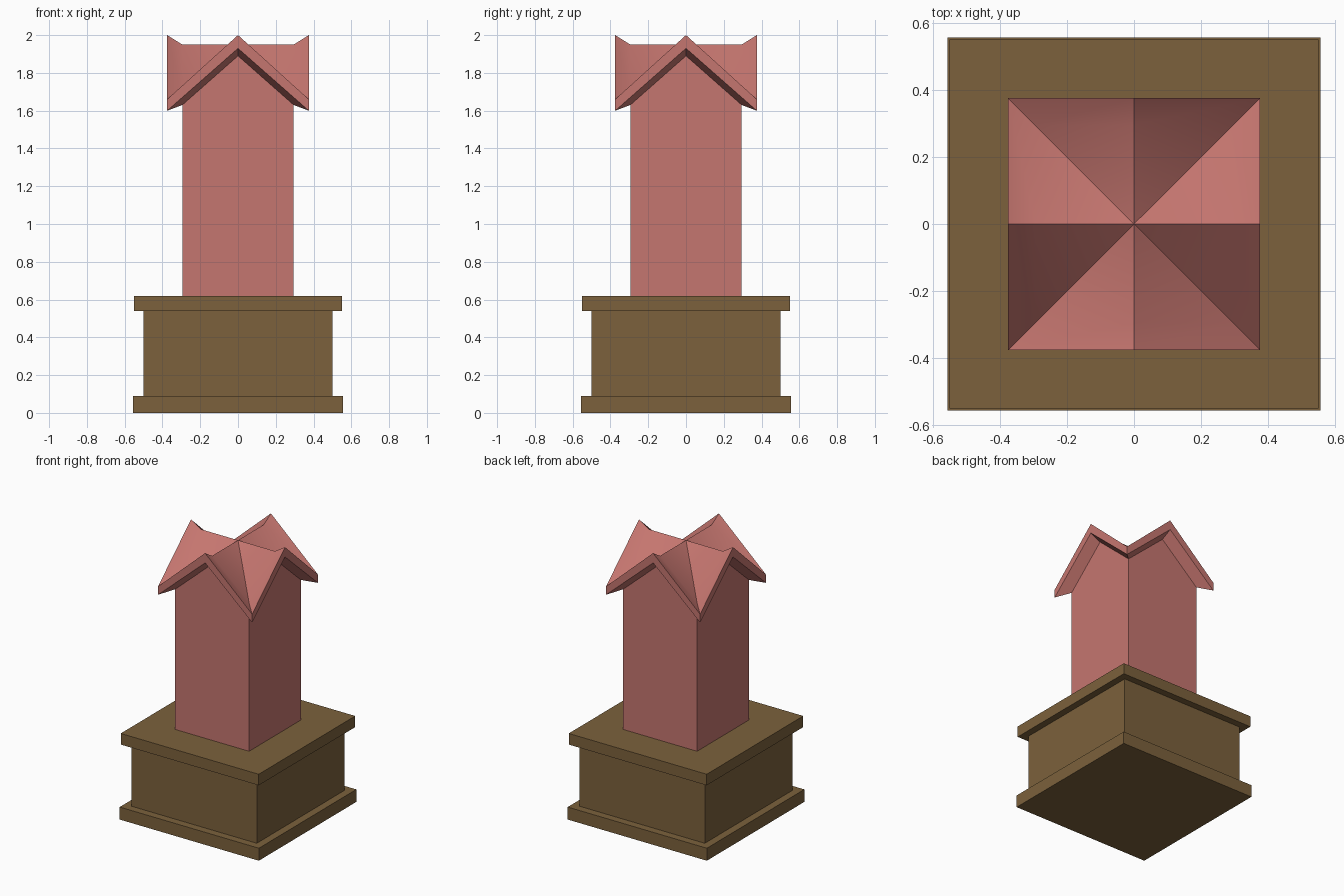
import bpy, bmesh, math

if "Cube" in bpy.data.objects:
    bpy.data.objects.remove(bpy.data.objects["Cube"])


def material(name, color):
    m = bpy.data.materials.new(name)
    m.diffuse_color = (*color, 1)
    m.use_nodes = True
    m.node_tree.nodes["Principled BSDF"].inputs["Base Color"].default_value = m.diffuse_color
    return m


stone = material("brown_stone", (0.20, 0.12, 0.045))
clay = material("red_clay", (0.56, 0.18, 0.16))


def block(name, half, z0, z1):
    bpy.ops.mesh.primitive_cube_add(size=1, location=(0, 0, (z0 + z1) / 2))
    o = bpy.context.object
    o.name = name
    o.scale = (2 * half, 2 * half, z1 - z0)
    bpy.ops.object.transform_apply(location=True, scale=True)
    o.data.materials.append(stone)
    return o


# Square pedestal
block("pedestal_foot", 0.555, 0.0, 0.09)
block("pedestal_body", 0.50, 0.09, 0.54)
block("pedestal_cap", 0.55, 0.54, 0.62)

# Shaft with four gables: square rings of 8 points (side middles and corners)
bm = bmesh.new()


def ring(half, z_mid, z_corner):
    pts = [(1, 0), (1, 1), (0, 1), (-1, 1), (-1, 0), (-1, -1), (0, -1), (1, -1)]
    return [bm.verts.new((half * x, half * y, z_corner if i % 2 else z_mid))
            for i, (x, y) in enumerate(pts)]


rings = [
    ring(0.295, 0.62, 0.62),    # shaft bottom
    ring(0.295, 1.89, 1.63),    # wall top under the eaves
    ring(0.375, 1.93, 1.60),    # lower edge of overhang
    ring(0.375, 2.00, 1.66),    # upper edge of overhang
    ring(0.295, 1.95, 1.69),    # roof above the wall line
]
for a, b in zip(rings, rings[1:]):
    for i in range(8):
        j = (i + 1) % 8
        bm.faces.new((a[i], a[j], b[j], b[i]))
bm.faces.new(rings[0][::-1])

# Ridges and valleys meet at the centre
centre = bm.verts.new((0, 0, 1.95))
for i in range(8):
    bm.faces.new((rings[-1][i], rings[-1][(i + 1) % 8], centre))
bmesh.ops.recalc_face_normals(bm, faces=bm.faces)

mesh = bpy.data.meshes.new("gabled_shaft")
bm.to_mesh(mesh)
bm.free()
mesh.materials.append(clay)
shaft = bpy.data.objects.new("gabled_shaft", mesh)
bpy.context.collection.objects.link(shaft)
bpy.ops.object.select_all(action='DESELECT')
shaft.select_set(True)
bpy.context.view_layer.objects.active = shaft
bpy.ops.object.shade_smooth_by_angle(angle=math.radians(30))
